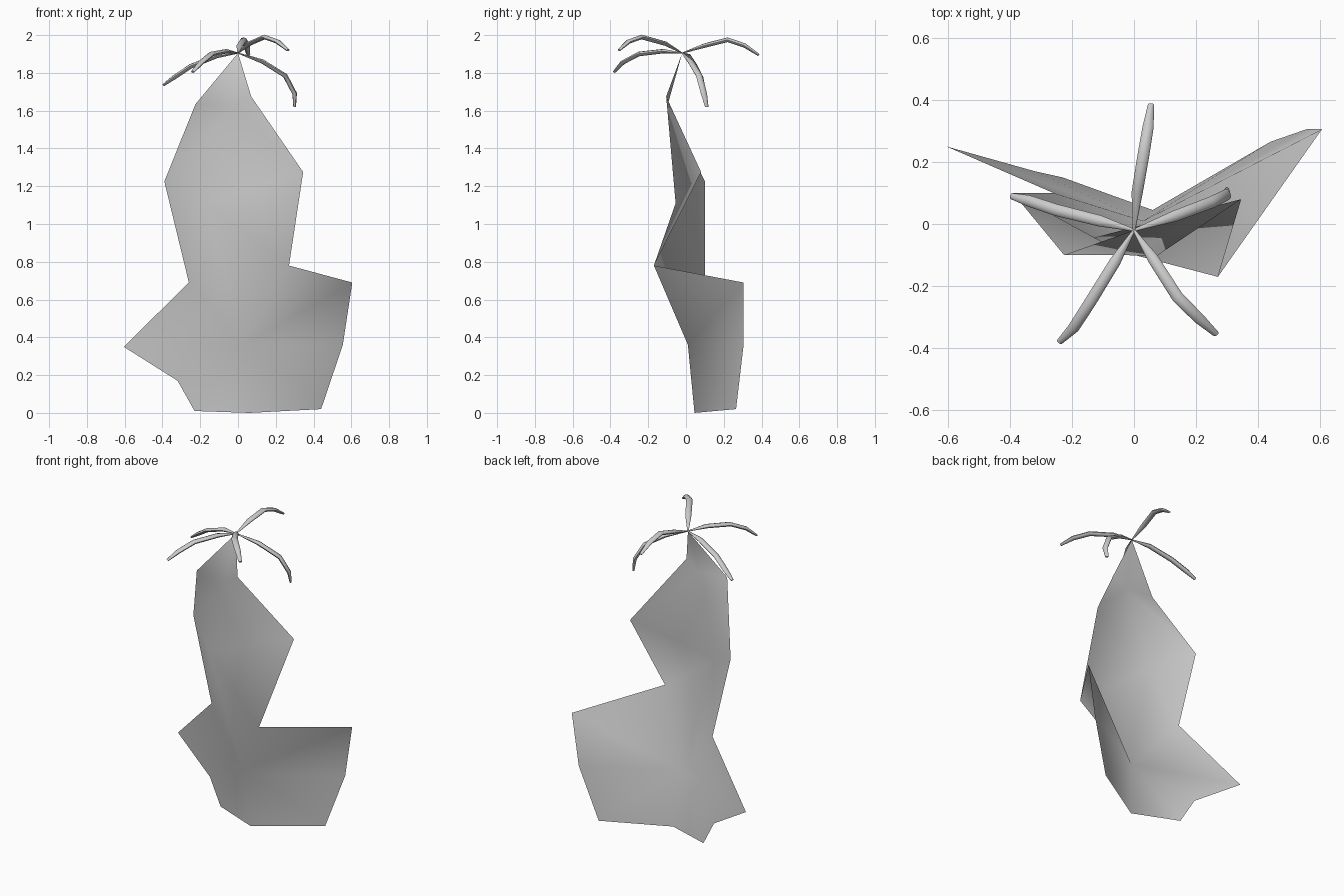
import bpy, bmesh, math
from mathutils import Vector

if "Cube" in bpy.data.objects:
    bpy.data.objects.remove(bpy.data.objects["Cube"])

grey = bpy.data.materials.new("plain grey")
grey.diffuse_color = (0.6, 0.6, 0.6, 1)
grey.use_nodes = True
grey.node_tree.nodes["Principled BSDF"].inputs["Base Color"].default_value = grey.diffuse_color


def finish(name, bm, angle):
    me = bpy.data.meshes.new(name)
    bm.to_mesh(me)
    bm.free()
    ob = bpy.data.objects.new(name, me)
    bpy.context.collection.objects.link(ob)
    me.materials.append(grey)
    bpy.ops.object.select_all(action='DESELECT')
    ob.select_set(True)
    bpy.context.view_layer.objects.active = ob
    bpy.ops.object.shade_smooth_by_angle(angle=math.radians(angle))
    return ob


# Draped sheet: left edge, spine and right edge, listed from top to bottom
left = [(-.225, -.10, 1.635), (-.39, .10, 1.225), (-.26, .10, .69),
        (-.605, .25, .35), (-.32, .17, .17), (-.23, .15, .01)]
right = [(.07, -.105, 1.675), (.345, .08, 1.275), (.27, -.17, .78),
         (.605, .305, .69), (.555, .305, .36), (.44, .265, .02)]
spine = [(0, -.02, 1.905), (-.025, -.10, 1.62), (-.17, -.055, 1.11),
         (.03, .01, .36), (.06, .045, 0)]
bm = bmesh.new()
L, R, S = ([bm.verts.new(p) for p in pts] for pts in (left, right, spine))
for E in (L, R):
    tris = [(S[0], E[0], S[1]), (E[0], E[1], S[1]), (E[1], S[2], S[1]),
            (E[1], E[2], S[2]), (E[2], S[3], S[2]), (E[2], E[3], S[3]),
            (E[3], E[4], S[3]), (E[4], E[5], S[3]), (E[5], S[4], S[3])]
    for t in tris:
        bm.faces.new(t if E is L else t[::-1])
finish("draped_sheet", bm, 80)

# Five drooping fronds: flattened tubes from the tip of the sheet
HUB = (0, -.02, 1.905)
fronds = {
    "back_frond": [(.01, .10, 1.945), (.03, .22, 1.975), (.045, .31, 1.945), (.055, .385, 1.895)],
    "front_right_frond": [(.06, -.11, 1.955), (.14, -.235, 1.99), (.21, -.305, 1.965), (.265, -.355, 1.92)],
    "front_left_frond": [(-.06, -.12, 1.915), (-.14, -.25, 1.90), (-.195, -.335, 1.855), (-.24, -.38, 1.805)],
    "left_frond": [(-.11, .01, 1.89), (-.25, .045, 1.835), (-.34, .075, 1.775), (-.395, .09, 1.735)],
    "right_frond": [(.13, .025, 1.86), (.25, .07, 1.785), (.30, .095, 1.69), (.30, .11, 1.62)],
}
SIDES = 8
for name, pts in fronds.items():
    path = [Vector(HUB)] + [Vector(p) for p in pts]
    out = path[-1] - path[0]
    side = Vector((-out.y, out.x, 0)).normalized()
    bm = bmesh.new()
    rings = []
    for i, p in enumerate(path):
        d = (path[min(i + 1, 4)] - path[max(i - 1, 0)]).normalized()
        up = d.cross(side).normalized()
        w = (.004, .018, .019, .018, .010)[i]
        rings.append([bm.verts.new(p + side * w * math.cos(a) + up * w * .65 * math.sin(a))
                      for a in (2 * math.pi * k / SIDES for k in range(SIDES))])
    for a, b in zip(rings, rings[1:]):
        for k in range(SIDES):
            n = (k + 1) % SIDES
            bm.faces.new((a[k], a[n], b[n], b[k]))
    bm.faces.new(rings[0][::-1])
    bm.faces.new(rings[-1])
    bmesh.ops.recalc_face_normals(bm, faces=bm.faces)
    finish(name, bm, 50)
